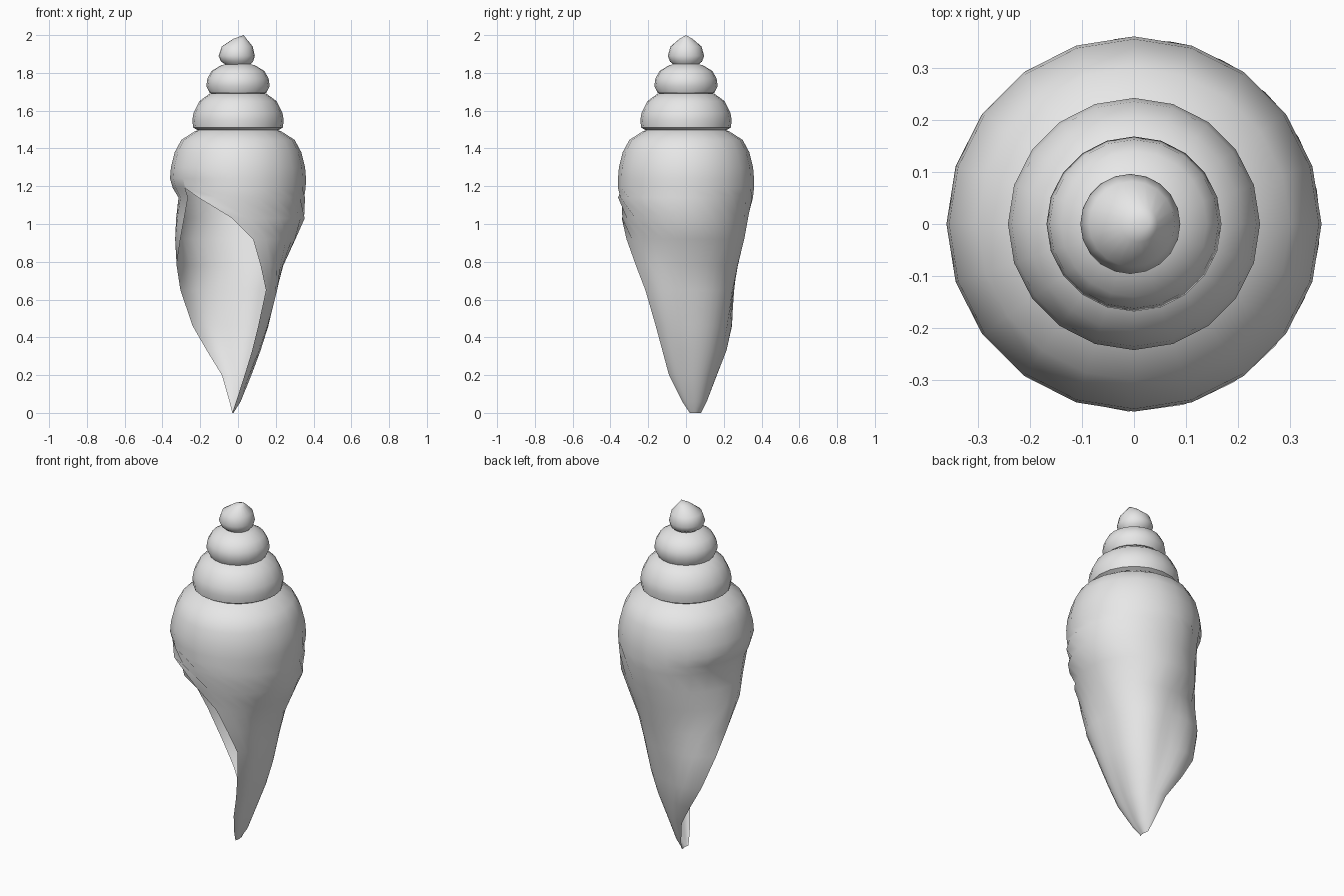
import bpy, bmesh, math

if "Cube" in bpy.data.objects:
    bpy.data.objects.remove(bpy.data.objects["Cube"])

SIDES = 20
mat = bpy.data.materials.new("pale shell grey")
mat.diffuse_color = (0.8, 0.8, 0.8, 1)
mat.use_nodes = True
mat.node_tree.nodes["Principled BSDF"].inputs["Base Color"].default_value = mat.diffuse_color


def ring(r, z, start=-144, cx=0.0):
    """Full turn of points; first and last coincide."""
    return [(cx + r * math.cos(math.radians(start + 360 * i / SIDES)),
             r * math.sin(math.radians(start + 360 * i / SIDES)), z)
            for i in range(SIDES + 1)]


def arc(z, pts):
    """Open cross-section from inner rim to outer lip through control points."""
    k = max(0.0, 1 - z / 0.6)
    cx, cy = -0.06 * k, 0.05 * k
    polar = []
    for x, y in pts:
        a = math.atan2(y - cy, x - cx)
        while polar and a <= polar[-1][0]:
            a += 2 * math.pi
        polar.append((a, math.hypot(x - cx, y - cy)))
    out = []
    for i in range(SIDES + 1):
        a = polar[0][0] + (polar[-1][0] - polar[0][0]) * i / SIDES
        r = polar[-1][1]
        for (a0, r0), (a1, r1) in zip(polar, polar[1:]):
            if a <= a1 + 1e-6:
                t = (a - a0) / (a1 - a0)
                r = r0 + (r1 - r0) * (1 - math.cos(math.pi * t)) / 2
                break
        out.append((cx + r * math.cos(a), cy + r * math.sin(a), z))
    return out


def skin(name, rows):
    """Skin rows (listed top to bottom) into one smooth sheet."""
    bm = bmesh.new()
    grid = [[bm.verts.new(p) for p in row] for row in rows]
    for up, lo in zip(grid, grid[1:]):
        for i in range(SIDES):
            bm.faces.new((up[i], lo[i], lo[i + 1], up[i + 1]))
    bmesh.ops.remove_doubles(bm, verts=bm.verts, dist=0.0005)
    me = bpy.data.meshes.new(name)
    bm.to_mesh(me)
    bm.free()
    me.materials.append(mat)
    ob = bpy.data.objects.new(name, me)
    bpy.context.collection.objects.link(ob)
    bpy.context.view_layer.objects.active = ob
    ob.select_set(True)
    bpy.ops.object.shade_smooth_by_angle(angle=math.radians(50))
    ob.select_set(False)


# spire tip, leaning slightly to the right
skin("spire_tip", [ring(r, z, cx=cx) for r, z, cx in (
    (0, 2.0, 0.03), (0.035, 1.98, 0.01), (0.082, 1.94, -0.004),
    (0.096, 1.89, -0.007), (0.085, 1.86, -0.005), (0.06, 1.84, 0))])

# two middle whorls
skin("upper_whorl", [ring(r, z) for r, z in (
    (0.05, 1.85), (0.09, 1.84), (0.14, 1.81), (0.162, 1.77),
    (0.168, 1.73), (0.15, 1.693), (0.12, 1.69))])
skin("middle_whorl", [ring(r, z) for r, z in (
    (0.11, 1.695), (0.15, 1.69), (0.205, 1.65), (0.235, 1.59),
    (0.242, 1.55), (0.237, 1.51), (0.2, 1.49))])

# body whorl: round shoulder, then an open tapering sheet with the aperture
rows = [ring(r, z) for r, z in (
    (0.18, 1.51), (0.23, 1.49), (0.3, 1.445), (0.335, 1.38),
    (0.355, 1.3), (0.36, 1.24))]
sections = (
    (1.19, [(-.28, -.204), (0, -.36), (.358, 0), (0, .36), (-.345, 0), (-.28, -.203)]),
    (1.14, [(-.21, -.29), (0, -.36), (.357, 0), (0, .357), (-.315, 0), (-.265, -.19)]),
    (1.03, [(-.03, -.34), (.355, 0), (0, .33), (-.33, 0), (-.285, -.12)]),
    (0.92, [(.08, -.315), (.305, 0), (0, .31), (-.333, 0), (-.305, -.06)]),
    (0.78, [(.12, -.265), (.24, 0), (0, .275), (-.325, .09)]),
    (0.65, [(.148, -.215), (.205, 0), (0, .25), (-.305, .155)]),
    (0.46, [(.107, -.16), (.16, 0), (0, .22), (-.24, .20)]),
    (0.33, [(.075, -.125), (.117, 0), (0, .19), (-.165, .195)]),
    (0.20, [(.035, -.09), (.065, 0), (0, .145), (-.085, .16)]),
    (0.06, [(-.01, -.02), (.012, .03), (0, .09), (-.045, .11)]),
    (0.00, [(-.03, .02), (-.025, .04), (-.026, .06), (-.03, .08)]),
)
rows += [arc(z, pts) for z, pts in sections]
skin("body_whorl", rows)
